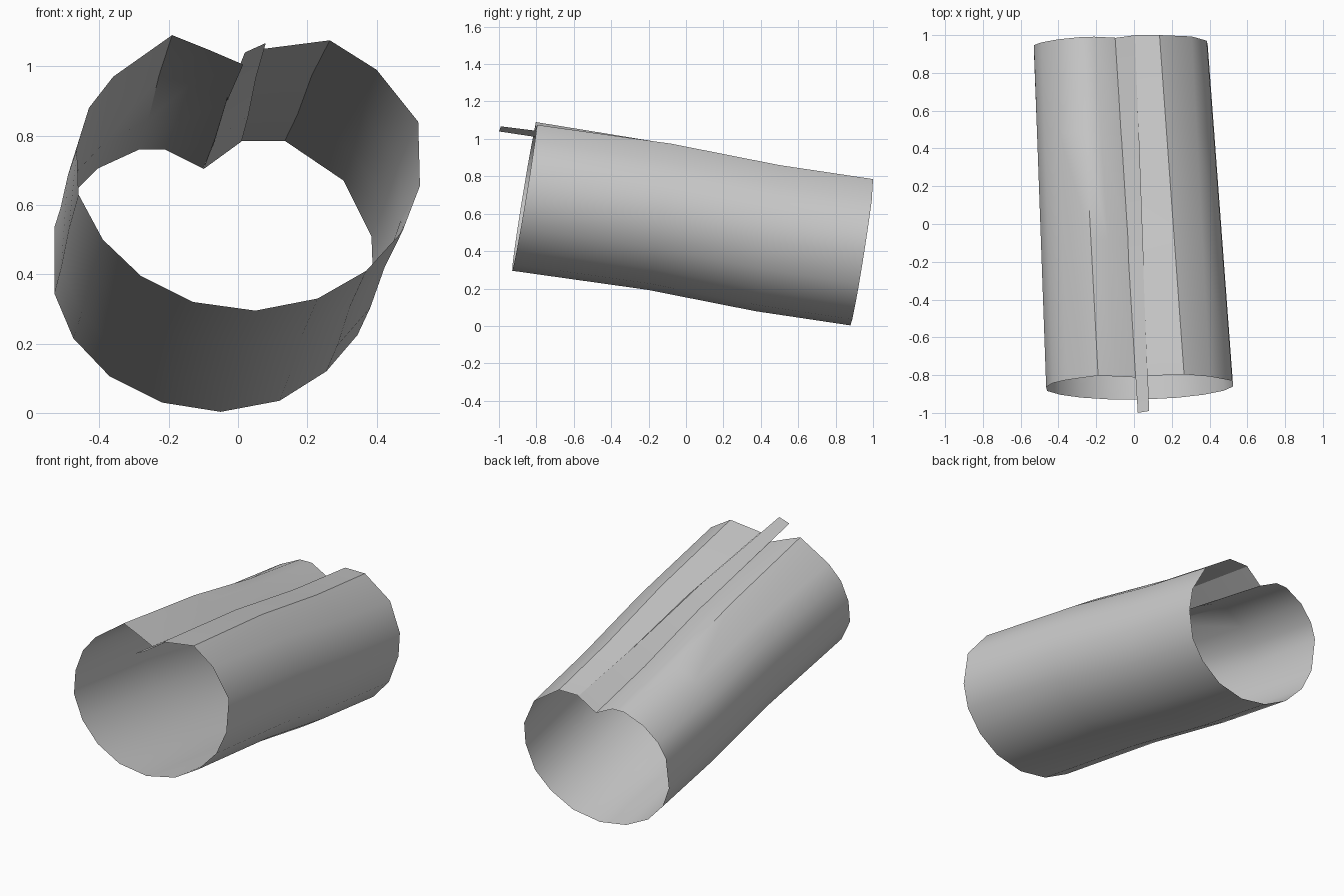
import bpy
import math

if "Cube" in bpy.data.objects:
    bpy.data.objects.remove(bpy.data.objects["Cube"])

grey = bpy.data.materials.new("plain grey")
grey.diffuse_color = (0.6, 0.6, 0.6, 1)
grey.use_nodes = True
grey.node_tree.nodes["Principled BSDF"].inputs["Base Color"].default_value = grey.diffuse_color

# Matching x, z outlines of the two open ends, from the left seam edge around
FRONT = [(.015, 1.005), (-.09, 1.05), (-.19, 1.09), (-.36, .97), (-.43, .88),
         (-.465, .76), (-.46, .63), (-.39, .50), (-.28, .395), (-.13, .32),
         (.05, .295), (.23, .33), (.37, .41), (.475, .525), (.525, .655),
         (.52, .84), (.40, .99), (.265, 1.075), (.07, 1.05)]
BACK = [(-.10, .705), (-.21, .76), (-.285, .76), (-.405, .705), (-.49, .62),
        (-.53, .535), (-.53, .345), (-.475, .215), (-.37, .105), (-.22, .03),
        (-.05, .003), (.12, .035), (.255, .12), (.345, .225), (.39, .38),
        (.385, .51), (.305, .67), (.135, .785), (.005, .785)]

# Slight bend along the length: (fraction from front to back, lift)
RINGS = [(0, 0), (.4, .015), (.72, -.006), (1, 0)]


def loft(name, front, back):
    """Open sheet running between two matching point rows."""
    n = len(front)
    verts, faces = [], []
    for t, lift in RINGS:
        for a, b in zip(front, back):
            p = [u + (v - u) * t for u, v in zip(a, b)]
            verts.append((p[0], p[1], p[2] + lift))
    for r in range(len(RINGS) - 1):
        for i in range(n - 1):
            k = r * n + i
            faces.append((k, k + 1, k + n + 1, k + n))
    mesh = bpy.data.meshes.new(name)
    mesh.from_pydata(verts, [], faces)
    mesh.materials.append(grey)
    obj = bpy.data.objects.new(name, mesh)
    bpy.context.collection.objects.link(obj)
    bpy.ops.object.select_all(action='DESELECT')
    obj.select_set(True)
    bpy.context.view_layer.objects.active = obj
    bpy.ops.object.shade_smooth_by_angle(angle=math.radians(35))


# Rolled tube wall, with both ends cut on a slant
loft("rolled_tube",
     [(x, -.93 + .165 * (z - .295) + .02 * x, z) for x, z in FRONT],
     [(x, min(1, .88 + .155 * z + .03 * x), z) for x, z in BACK])

# Narrow seam strip closing the gap and sticking out at the front
loft("seam_strip",
     [(.02, -1, 1.04), (.08, -.99, 1.067)],
     [(-.10, .985, .703), (.01, 1, .783)])
